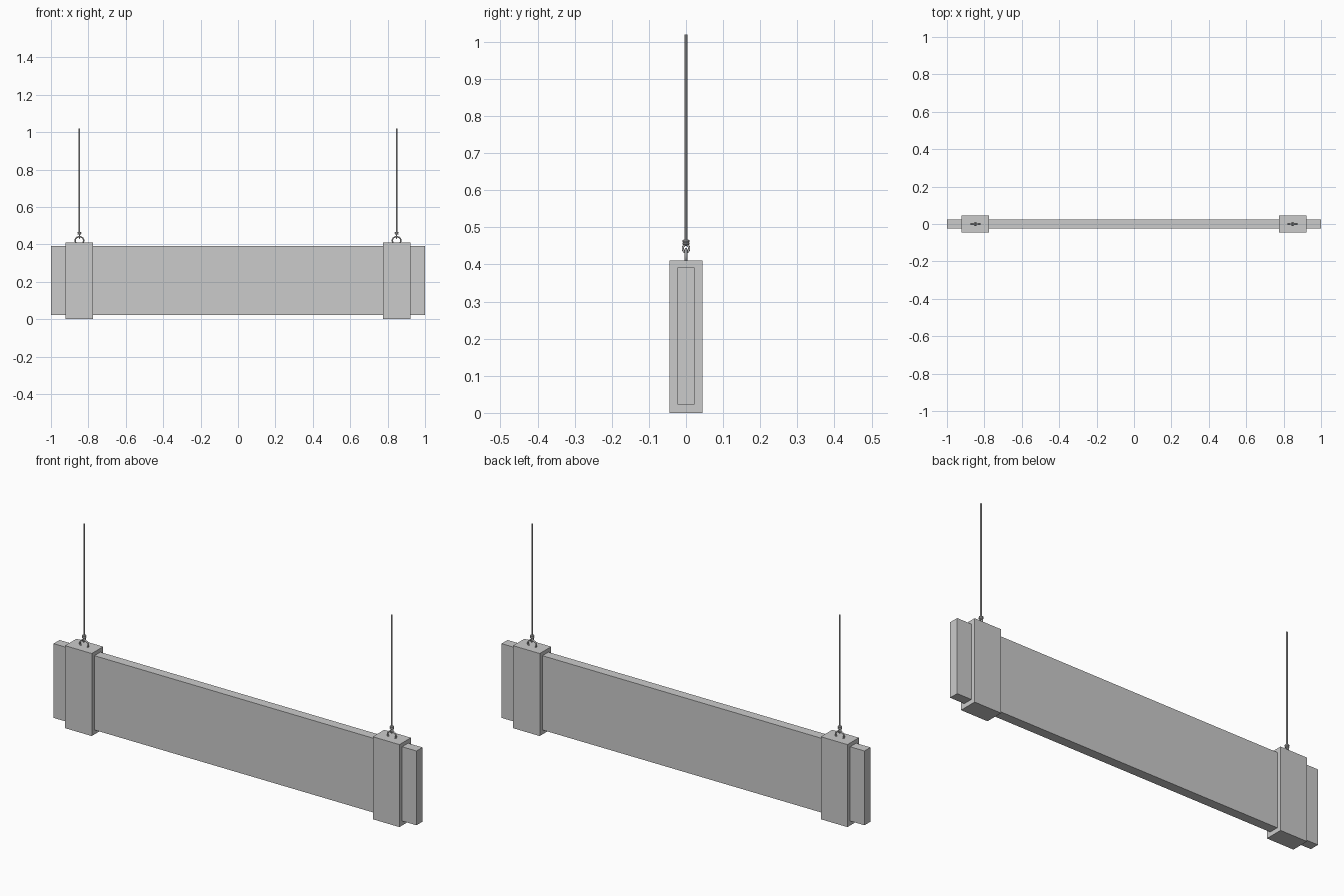
import bpy, math

if "Cube" in bpy.data.objects:
    bpy.data.objects.remove(bpy.data.objects["Cube"])


def box(name, centre, size):
    bpy.ops.mesh.primitive_cube_add(size=1, location=centre)
    ob = bpy.context.object
    ob.name = name
    ob.scale = size
    bpy.ops.object.transform_apply(location=False, rotation=False, scale=True)
    return ob


def tube(name, points, radius, cyclic=False):
    cu = bpy.data.curves.new(name, 'CURVE')
    cu.dimensions = '3D'
    cu.bevel_depth = radius
    cu.bevel_resolution = 2
    cu.use_fill_caps = True
    sp = cu.splines.new('POLY')
    sp.points.add(len(points) - 1)
    for p, co in zip(sp.points, points):
        p.co = (*co, 1)
    sp.use_cyclic_u = cyclic
    ob = bpy.data.objects.new(name, cu)
    bpy.context.collection.objects.link(ob)
    return ob


def arc(a0, a1, n):
    return [math.radians(a0 + (a1 - a0) * i / n) for i in range(n + 1)]


# Long hanging board
box("board", (0, 0, 0.207), (2.0, 0.047, 0.37))

for side, s in (("left", -1), ("right", 1)):
    x = s * 0.848
    # Clamp block wrapped around the board
    box(side + "_bracket", (x, 0, 0.2055), (0.147, 0.09, 0.411))

    # Horseshoe eye, its ends sunk in the bracket
    tube(side + "_eye", [(x + 0.023 * math.cos(a), 0, 0.421 + 0.020 * math.sin(a))
                         for a in arc(-40, 220, 20)], 0.0038)

    # Rope loop passing through the eye
    tube(side + "_rope_loop", [(x, 0.0085 * math.cos(a), 0.443 + 0.0105 * math.sin(a))
                               for a in arc(0, 345, 23)], 0.003, True)

    # Wrapped knot: two stacked rings
    for i, z in enumerate((0.4565, 0.463)):
        bpy.ops.mesh.primitive_torus_add(
            major_segments=16, minor_segments=8, major_radius=0.0065,
            minor_radius=0.0038, location=(x, 0, z))
        bpy.context.object.name = f"{side}_knot_{i + 1}"
        bpy.ops.object.shade_smooth_by_angle()

    # Suspension rope
    bpy.ops.mesh.primitive_cylinder_add(vertices=10, radius=0.004, depth=0.568,
                                        location=(x, 0, 0.736))
    bpy.context.object.name = side + "_rope"
    bpy.ops.object.shade_smooth_by_angle()
